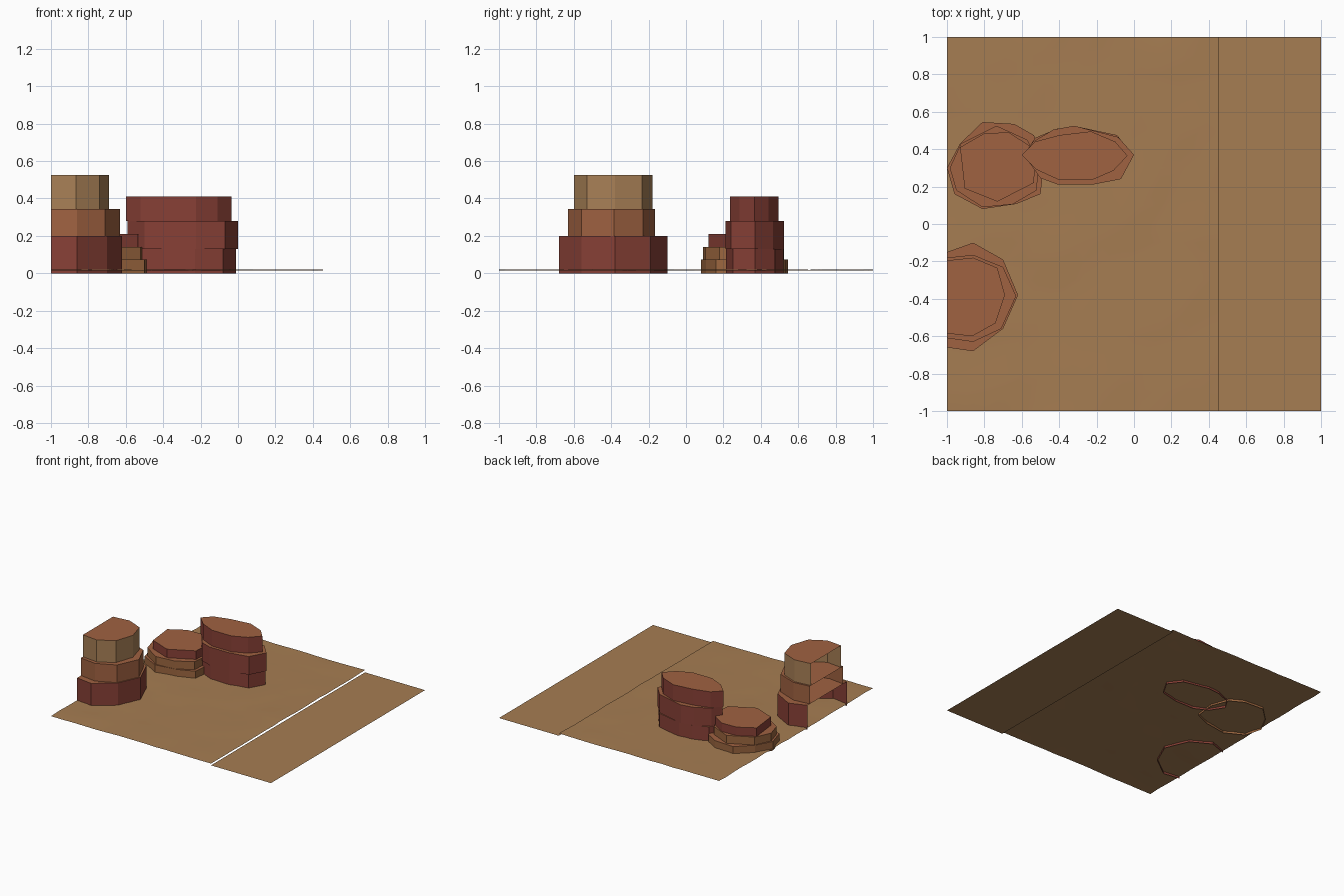
import bpy, bmesh, math, random

if "Cube" in bpy.data.objects:
    bpy.data.objects.remove(bpy.data.objects["Cube"])

random.seed(4)


def srgb(r, g, b):
    return [((c / 255 + 0.055) / 1.055) ** 2.4 for c in (r, g, b)] + [1.0]


def material(name, rgb):
    m = bpy.data.materials.new(name)
    m.diffuse_color = srgb(*rgb)
    m.use_nodes = True
    m.node_tree.nodes["Principled BSDF"].inputs["Base Color"].default_value = m.diffuse_color
    return m


SAND = material("sand tan", (166, 125, 82))
RED = material("rock red", (136, 64, 54))
BROWN = material("rock brown", (160, 98, 65))
OCHRE = material("rock ochre", (155, 102, 63))
PALE = material("rock pale tan", (168, 128, 86))


def finish(name, bm, mats):
    mesh = bpy.data.meshes.new(name)
    bm.to_mesh(mesh)
    bm.free()
    ob = bpy.data.objects.new(name, mesh)
    bpy.context.collection.objects.link(ob)
    for m in mats:
        mesh.materials.append(m)
    return ob


def tier(name, outline, z0, z1, wall, cut_side=False):
    """Rock layer: open-bottomed wall with a flat cap; outline runs clockwise."""
    bm = bmesh.new()
    pts = outline[::-1]
    low = [bm.verts.new((x, y, z0)) for x, y in pts]
    top = [bm.verts.new((x, y, z1)) for x, y in pts]
    bm.faces.new(top).material_index = 1
    n = len(pts)
    for i in range(n - 1 if cut_side else n):
        j = (i + 1) % n
        bm.faces.new((low[i], low[j], top[j], top[i]))
    return finish(name, bm, [wall, BROWN])


# Ground: gently uneven sand sheet, and a lower flat strip beside it
bm = bmesh.new()
bmesh.ops.create_grid(bm, x_segments=14, y_segments=20, size=1)
for v in bm.verts:
    v.co.x = -0.2725 + v.co.x * 0.7275
    v.co.z = 0.017 + random.uniform(-0.003, 0.003)
for f in bm.faces:
    f.smooth = True
finish("sand_ground", bm, [SAND])

bm = bmesh.new()
bmesh.ops.create_grid(bm, x_segments=1, y_segments=1, size=1)
for v in bm.verts:
    v.co.x = 0.7275 + v.co.x * 0.2725
finish("lower_strip", bm, [SAND])

# Tall rock stack, cut open along the ground's left edge
tier("tall_rock_base",
     [(-1, -.15), (-.86, -.10), (-.70, -.19), (-.62, -.38), (-.70, -.56), (-.86, -.68), (-1, -.66)],
     0, 0.2, RED, True)
tier("tall_rock_middle",
     [(-1, -.18), (-.86, -.165), (-.70, -.23), (-.63, -.385), (-.71, -.56), (-.86, -.63), (-1, -.61)],
     0.2, 0.345, BROWN, True)
tier("tall_rock_top",
     [(-1, -.195), (-.86, -.18), (-.73, -.235), (-.69, -.38), (-.74, -.53), (-.865, -.60), (-1, -.585)],
     0.345, 0.525, PALE, True)

# Low round rock stack
tier("low_rock_base",
     [(-1, .30), (-.93, .43), (-.81, .545), (-.64, .535), (-.535, .475), (-.48, .33),
      (-.50, .16), (-.63, .107), (-.81, .08), (-.96, .16)],
     0, 0.075, OCHRE)
tier("low_rock_middle",
     [(-.985, .30), (-.925, .43), (-.735, .525), (-.57, .45), (-.51, .33),
      (-.52, .18), (-.65, .105), (-.81, .09), (-.95, .18)],
     0.075, 0.14, OCHRE)
tier("low_rock_top",
     [(-.93, .41), (-.80, .485), (-.67, .49), (-.56, .42), (-.53, .32), (-.535, .22),
      (-.73, .12), (-.905, .19)],
     0.14, 0.21, RED)

# Long oval rock stack
tier("long_rock_base",
     [(-.58, .38), (-.53, .46), (-.41, .51), (-.30, .52), (-.09, .475), (-.01, .37),
      (-.08, .25), (-.23, .215), (-.40, .215), (-.51, .27)],
     0, 0.13, RED)
tier("long_rock_middle",
     [(-.59, .37), (-.54, .44), (-.43, .505), (-.32, .525), (-.085, .465), (0, .37),
      (-.07, .24), (-.225, .21), (-.405, .21), (-.50, .245)],
     0.13, 0.28, RED)
tier("long_rock_top",
     [(-.60, .37), (-.53, .44), (-.40, .475), (-.23, .495), (-.10, .44), (-.035, .365),
      (-.11, .285), (-.225, .235), (-.40, .235), (-.52, .29)],
     0.28, 0.41, RED)
